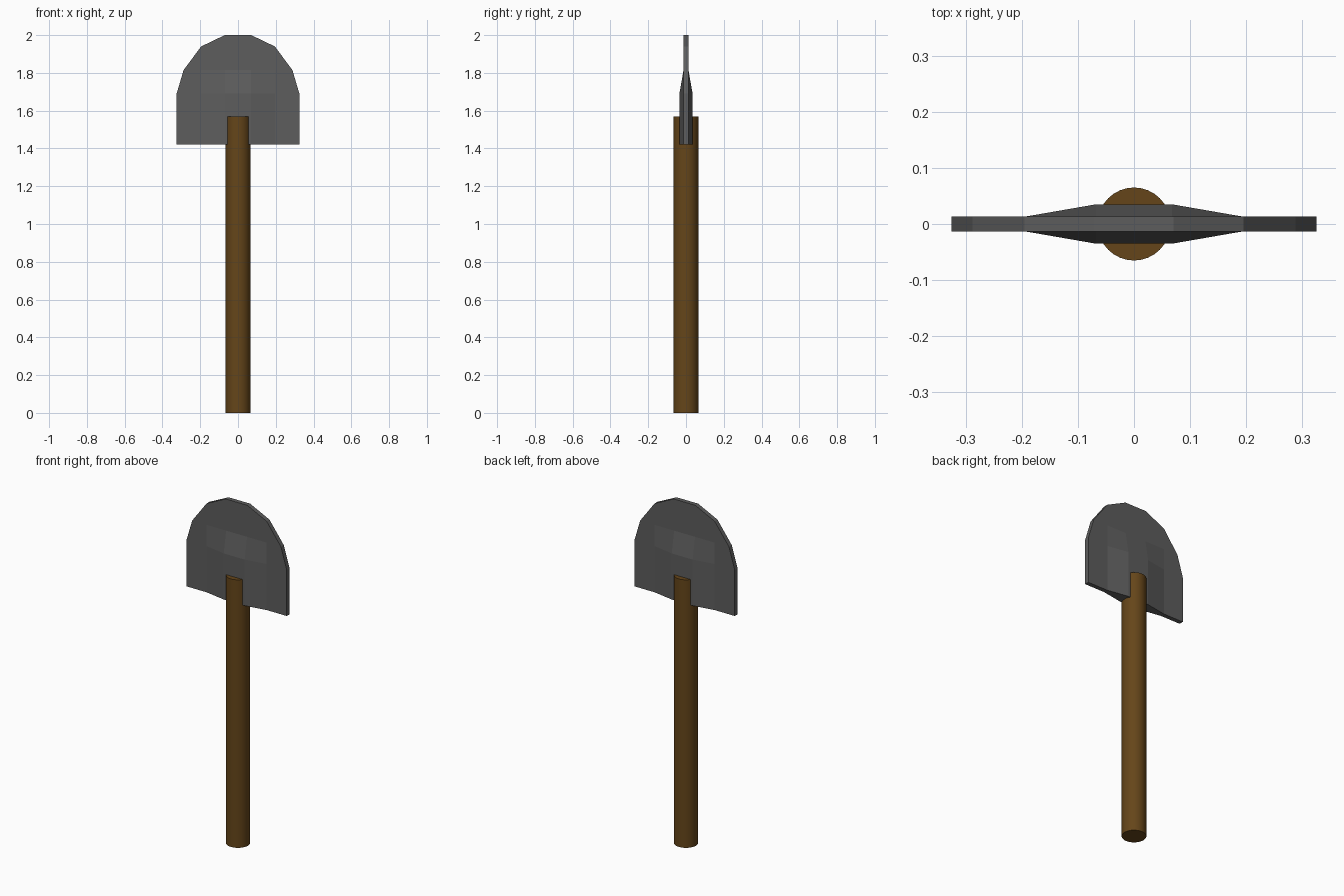
import bpy, bmesh

if "Cube" in bpy.data.objects:
    bpy.data.objects.remove(bpy.data.objects["Cube"])


def paint(obj, name, rgb):
    mat = bpy.data.materials.new(name)
    mat.diffuse_color = (*rgb, 1)
    mat.use_nodes = True
    mat.node_tree.nodes["Principled BSDF"].inputs["Base Color"].default_value = mat.diffuse_color
    obj.data.materials.append(mat)


# Round wooden handle
bpy.ops.mesh.primitive_cylinder_add(vertices=32, radius=0.065, depth=1.57,
                                    location=(0, 0, 0.785))
handle = bpy.context.object
handle.name = "handle"
bpy.ops.object.shade_smooth_by_angle()
paint(handle, "wood", (0.13, 0.06, 0.01))

# Blade rows: height, half widths from rim to centre, half thickness at centre
THIN, THICK = 0.013, 0.035
ROWS = [
    (1.42, (0.325, 0.195, 0.068), THICK),
    (1.69, (0.325, 0.195, 0.068), THICK),
    (1.815, (0.288, 0.195, 0.068), THIN),
    (1.94, (0.195, 0.195, 0.068), THIN),
    (2.0, (0.07, 0.07, 0.07), THIN),
]

bm = bmesh.new()
cache = {}


def vert(x, y, z):
    key = (x, y, z)
    if key not in cache:
        cache[key] = bm.verts.new(key)
    return cache[key]


# Front and back sheets of the blade, merging repeated corner points
for side in (-1, 1):
    grid = []
    for z, (a, b, c), t in ROWS:
        xs = (-a, -b, -c, c, b, a)
        ts = (THIN, THIN, t, t, THIN, THIN)
        grid.append([vert(x, side * y, z) if z < 2 else vert(x, side * THIN, z)
                     for x, y in zip(xs, ts)])
    for low, high in zip(grid, grid[1:]):
        for i in range(5):
            corners = dict.fromkeys((low[i], low[i + 1], high[i + 1], high[i]))
            if len(corners) > 2:
                bm.faces.new(list(corners))

# Rim joining the two sheets
for e in [e for e in bm.edges if e.is_boundary and e.verts[0].co.y < 0]:
    p, q = e.verts
    p2, q2 = (cache[(v.co.x, -v.co.y, v.co.z)] if (v.co.x, -v.co.y, v.co.z) in cache
              else min(bm.verts, key=lambda w: (w.co - v.co * 1).xz.length
                       + (0 if w.co.y > 0 else 9)) for v in (p, q))
    bm.faces.new((p, q, q2, p2))

bmesh.ops.recalc_face_normals(bm, faces=bm.faces)
mesh = bpy.data.meshes.new("blade")
bm.to_mesh(mesh)
bm.free()
blade = bpy.data.objects.new("blade", mesh)
bpy.context.collection.objects.link(blade)
paint(blade, "dark_metal", (0.11, 0.11, 0.11))
